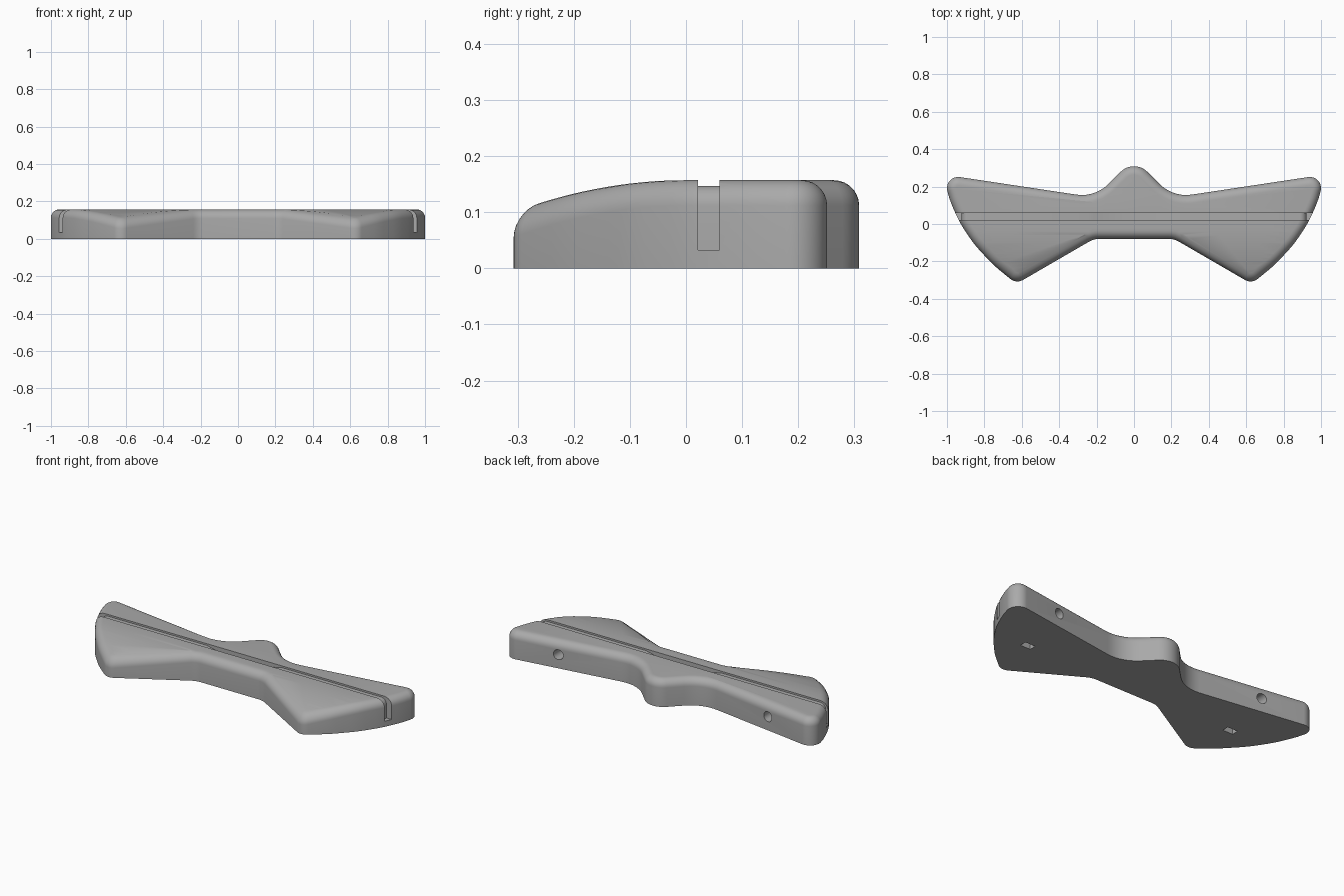
import bpy, bmesh, math
from mathutils import Vector

cube = bpy.data.objects.get("Cube")
if cube:
    bpy.data.objects.remove(cube)

HEIGHT, EDGE = 0.157, 0.045

grey = bpy.data.materials.new("satin grey")
grey.use_nodes = True
colour = (0.4, 0.4, 0.4, 1)
grey.diffuse_color = colour
grey.node_tree.nodes["Principled BSDF"].inputs["Base Color"].default_value = colour


def top(y):
    """Height of the upper face, falling away towards the front."""
    return HEIGHT - 0.6 * min(y, 0) ** 2


def rounded(corners):
    """Closed outline with each corner (x, y, radius) replaced by an arc."""
    pts = []
    for i, (x, y, r) in enumerate(corners):
        p = Vector((x, y))
        a = (Vector(corners[i - 1][:2]) - p).normalized()
        b = (Vector(corners[(i + 1) % len(corners)][:2]) - p).normalized()
        half = a.angle(b) / 2
        centre = p + (a + b).normalized() * r / math.sin(half)
        start = p + a * r / math.tan(half) - centre
        end = p + b * r / math.tan(half) - centre
        turn = math.pi - 2 * half
        n = max(2, round(turn / 0.13))
        for k in range(n + 1):
            t = k / n
            v = start * math.sin((1 - t) * turn) + end * math.sin(t * turn)
            pts.append(centre + v / math.sin(turn))
    return pts


def make(name, bm):
    bmesh.ops.recalc_face_normals(bm, faces=bm.faces)
    mesh = bpy.data.meshes.new(name)
    bm.to_mesh(mesh)
    bm.free()
    obj = bpy.data.objects.new(name, mesh)
    bpy.context.collection.objects.link(obj)
    mesh.materials.append(grey)
    return obj


# Half outline: bump, valley, wing tip, bowed end, front lobe, waist
tip, bow, lobe = Vector((1.015, 0.264)), Vector((0.968, -0.072)), Vector((0.627, -0.32))
half = [(0.208, 0.142, 0.2), (*tip, 0.06)]
for k in range(1, 5):
    t = k / 5
    half.append((*(tip * (1 - t) ** 2 + bow * 2 * t * (1 - t) + lobe * t * t), 0.5))
half += [(*lobe, 0.06), (0.215, -0.08, 0.1)]
outline = rounded([(0, 0.35, 0.1)] + half + [(-x, y, r) for x, y, r in reversed(half)])
stretch = 1 / max(p.x for p in outline)
outline = [Vector((p.x * stretch, p.y)) for p in outline]

# Inward normals (the outline runs clockwise)
count = len(outline)
inward = []
for i in range(count):
    d = (outline[(i + 1) % count] - outline[i]).normalized() + (outline[i] - outline[i - 1]).normalized()
    inward.append(Vector((d.y, -d.x)).normalized())

# Body: wall, rounded upper edge and curved upper face
bm = bmesh.new()
rings = [[bm.verts.new((p.x, p.y, 0)) for p in outline]]
STEPS = 7
for k in range(STEPS + 1):
    a = math.pi / 2 * k / STEPS
    ring = []
    for p, n in zip(outline, inward):
        q = p + n * EDGE * (1 - math.cos(a))
        ring.append(bm.verts.new((q.x, q.y, top(q.y) - EDGE * (1 - math.sin(a)))))
    rings.append(ring)
for low, high in zip(rings, rings[1:]):
    for i in range(count):
        j = (i + 1) % count
        bm.faces.new((low[i], low[j], high[j], high[i]))
bm.faces.new(rings[0])
for v in rings[-1]:
    v.co.z = HEIGHT
cap = bmesh.ops.triangulate(bm, faces=[bm.faces.new(rings[-1])])["faces"]
for k in range(14):
    cap = [f for f in bm.faces if all(abs(v.co.z - HEIGHT) < 1e-6 for v in f.verts)]
    geom = cap + list({e for f in cap for e in f.edges}) + list({v for f in cap for v in f.verts})
    bmesh.ops.bisect_plane(bm, geom=geom, plane_co=(0, -0.02 * k, 0), plane_no=(0, 1, 0), dist=1e-5)
for v in bm.verts:
    if abs(v.co.z - HEIGHT) < 1e-6:
        v.co.z = top(v.co.y)
body = make("body", bm)

# Groove cutter: shallow along the top, bending down both ends, scooped in the middle
side = [(1.2, 0.3), (1.2, 0.033), (0.922, 0.033)]
for k in range(9):
    a = math.pi / 2 * k / 8
    side.append((0.887 + 0.035 * math.cos(a), 0.112 + 0.035 * math.sin(a)))
for k in range(9):
    x = 0.245 * (1 - k / 8)
    side.append((x, 0.147 - 0.03 * (1 - (x / 0.245) ** 2)))
path = side + [(-x, z) for x, z in reversed(side[:-1])]
bm = bmesh.new()
face = bm.faces.new([bm.verts.new((x, 0.021, z)) for x, z in path])
new = bmesh.ops.extrude_face_region(bm, geom=[face])["geom"]
bmesh.ops.translate(bm, verts=[g for g in new if isinstance(g, bmesh.types.BMVert)], vec=(0, 0.039, 0))
cutters = [make("groove_cutter", bm)]

# Round holes in the back wall and rectangular sockets underneath
for s, label in ((1, "left"), (-1, "right")):
    bpy.ops.mesh.primitive_cylinder_add(vertices=24, radius=0.029, depth=0.3,
                                        location=(s * 0.68, 0.12, 0.08), rotation=(math.pi / 2, 0, 0))
    hole = bpy.context.object
    hole.name = label + "_hole_cutter"
    bpy.ops.mesh.primitive_cube_add(size=1, location=(s * 0.68, -0.04, 0.02))
    socket = bpy.context.object
    socket.name = label + "_socket_cutter"
    socket.scale = (0.065, 0.04, 0.12)
    cutters += [hole, socket]

bpy.ops.object.select_all(action="DESELECT")
bpy.context.view_layer.objects.active = body
body.select_set(True)
for cutter in cutters:
    cutter.hide_render = True
    if not cutter.data.materials:
        cutter.data.materials.append(grey)
    mod = body.modifiers.new(cutter.name, "BOOLEAN")
    mod.operation, mod.solver, mod.object = "DIFFERENCE", "EXACT", cutter
    bpy.ops.object.modifier_apply(modifier=mod.name)
for cutter in cutters:
    bpy.data.objects.remove(cutter)
bpy.ops.object.shade_smooth_by_angle(angle=math.radians(30))
